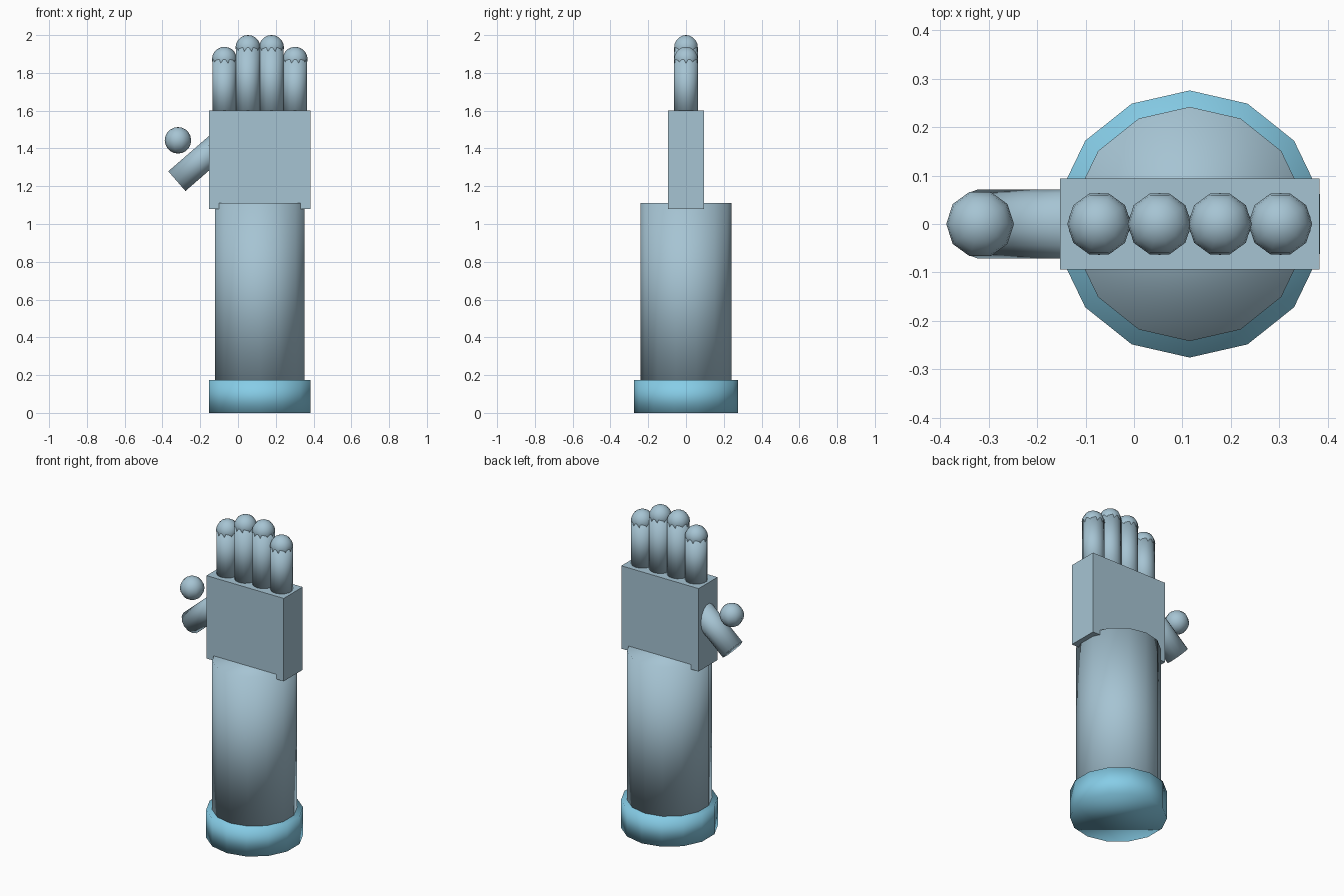
import bpy
from math import radians, cos, sin

if "Cube" in bpy.data.objects:
    bpy.data.objects.remove(bpy.data.objects["Cube"])


def material(name, color):
    mat = bpy.data.materials.new(name)
    mat.diffuse_color = (*color, 1)
    mat.use_nodes = True
    mat.node_tree.nodes["Principled BSDF"].inputs["Base Color"].default_value = mat.diffuse_color
    return mat


SKIN = material("pale_blue", (0.38, 0.55, 0.65))
CUFF = material("sky_blue", (0.24, 0.61, 0.80))


def finish(name, mat, smooth=True):
    obj = bpy.context.object
    obj.name = name
    obj.data.materials.append(mat)
    if smooth:
        bpy.ops.object.shade_smooth()
    return obj


def cylinder(name, mat, center, radius, length, sides=14, tilt=0):
    bpy.ops.mesh.primitive_cylinder_add(vertices=sides, radius=radius, depth=length,
                                        location=center, rotation=(0, tilt, 0))
    return finish(name, mat)


def ball(name, center, radius):
    bpy.ops.mesh.primitive_uv_sphere_add(segments=10, ring_count=10, radius=radius,
                                         location=center, rotation=(0, 0, radians(18)))
    return finish(name, SKIN)


AXIS_X = 0.115

# Cuff and forearm
cylinder("cuff", CUFF, (AXIS_X, 0, 0.0875), 0.276, 0.175)
cylinder("forearm", SKIN, (AXIS_X, 0, 0.63), 0.242, 0.96)

# Palm block
bpy.ops.mesh.primitive_cube_add(size=1, location=(AXIS_X, 0, 1.34))
bpy.context.object.scale = (0.536, 0.188, 0.52)
bpy.ops.object.transform_apply(location=False, rotation=False, scale=True)
finish("palm", SKIN, smooth=False)

# Four fingers with rounded tips
for i, tip_z in enumerate((1.872, 1.934, 1.934, 1.872)):
    x = -0.072 + i * 0.1248
    base = 1.58
    cylinder(f"finger_{i + 1}", SKIN, (x, 0, (base + tip_z) / 2), 0.064, tip_z - base)
    ball(f"fingertip_{i + 1}", (x, 0, tip_z), 0.066)

# Slanted thumb and its separate round tip
cylinder("thumb", SKIN, (-0.199, 0, 1.335), 0.071, 0.33, tilt=radians(49))
ball("thumb_tip", (-0.318, 0, 1.443), 0.070)
